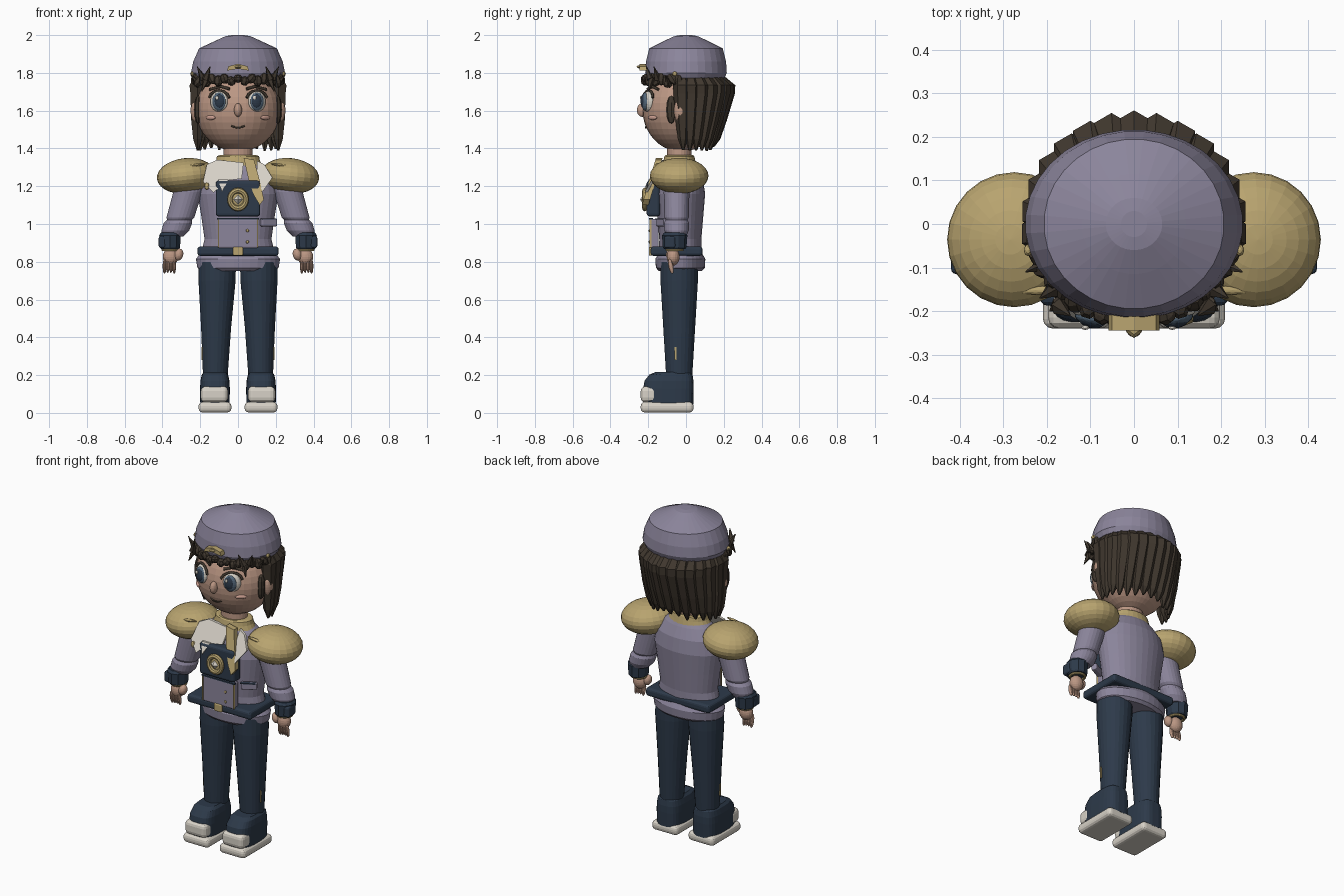
import bpy, bmesh, math, random
from math import sin, cos, pi, radians
from mathutils import Matrix, Vector, Euler

random.seed(4)
if "Cube" in bpy.data.objects:
    bpy.data.objects.remove(bpy.data.objects["Cube"])


def material(name, r, g, b):
    m = bpy.data.materials.new(name)
    m.use_nodes = True
    m.diffuse_color = (r, g, b, 1)
    m.node_tree.nodes["Principled BSDF"].inputs["Base Color"].default_value = (r, g, b, 1)
    return m


LAVENDER = material("lavender cloth", .26, .235, .33)
NAVY = material("navy cloth", .026, .042, .068)
GOLD = material("gold", .48, .37, .16)
SKIN = material("skin", .5, .31, .23)
HAIR = material("dark brown hair", .05, .038, .027)
WHITE = material("off white", .68, .64, .57)
IRIS = material("slate iris", .09, .14, .2)
BLUSH = material("blush", .62, .36, .29)
made = []


def finish(name, bm, mat):
    bmesh.ops.recalc_face_normals(bm, faces=bm.faces)
    me = bpy.data.meshes.new(name)
    bm.to_mesh(me)
    bm.free()
    me.materials.append(mat)
    ob = bpy.data.objects.new(name, me)
    bpy.context.collection.objects.link(ob)
    made.append(ob)
    return ob


def place(loc, size, rot=(0, 0, 0)):
    turn = Euler([radians(a) for a in rot]).to_matrix().to_4x4()
    return Matrix.Translation(loc) @ turn @ Matrix.Diagonal((*size, 1))


def ball(name, loc, radii, mat, rot=(0, 0, 0), u=20, v=12):
    bm = bmesh.new()
    bmesh.ops.create_uvsphere(bm, u_segments=u, v_segments=v, radius=1, matrix=place(loc, radii, rot))
    return finish(name, bm, mat)


def box(name, loc, size, mat, bevel=0.0, rot=(0, 0, 0)):
    bm = bmesh.new()
    bmesh.ops.create_cube(bm, size=1, matrix=place(loc, size, rot))
    if bevel:
        bmesh.ops.bevel(bm, geom=bm.edges[:], offset=bevel, segments=3, profile=.5, affect='EDGES')
    return finish(name, bm, mat)


def loft(name, sections, mat, n=24, power=1.0):
    """Stack of rings given as (centre x, centre y, z, radius x, radius y)."""
    bm, rings = bmesh.new(), []
    for cx, cy, z, rx, ry in sections:
        ring = []
        for i in range(n):
            c, s = cos(2 * pi * (i + .5) / n), sin(2 * pi * (i + .5) / n)
            ring.append(bm.verts.new((cx + rx * math.copysign(abs(c) ** power, c),
                                      cy + ry * math.copysign(abs(s) ** power, s), z)))
        rings.append(ring)
    for a, b in zip(rings, rings[1:]):
        for i in range(n):
            bm.faces.new((a[i], a[(i + 1) % n], b[(i + 1) % n], b[i]))
    bm.faces.new(rings[0])
    bm.faces.new(rings[-1])
    return finish(name, bm, mat)


def plate(name, outline, y, thick, mat, slope=0.0):
    """Upright slab from an x-z outline; slope pushes the lower end forward."""
    bm = bmesh.new()
    face = bm.faces.new([bm.verts.new((x, y - slope * (1.33 - z), z)) for x, z in outline])
    new = bmesh.ops.extrude_face_region(bm, geom=[face])["geom"]
    bmesh.ops.translate(bm, verts=[v for v in new if isinstance(v, bmesh.types.BMVert)], vec=(0, thick, 0))
    return finish(name, bm, mat)


def tube(name, points, radius, mat):
    cu = bpy.data.curves.new(name, 'CURVE')
    cu.dimensions, cu.bevel_depth, cu.bevel_resolution, cu.use_fill_caps = '3D', radius, 2, True
    sp = cu.splines.new('POLY')
    sp.points.add(len(points) - 1)
    for p, co in zip(sp.points, points):
        p.co = (*co, 1)
    cu.materials.append(mat)
    ob = bpy.data.objects.new(name, cu)
    bpy.context.collection.objects.link(ob)


def ring(name, loc, major, minor, mat, rot=(0, 0, 0), stretch=1.0):
    bm = bmesh.new()
    grid = [[bm.verts.new((cos(a) * (major + minor * cos(b)), sin(a) * (major + minor * cos(b)), minor * sin(b)))
             for b in (2 * pi * j / 8 for j in range(8))] for a in (2 * pi * i / 24 for i in range(24))]
    for i in range(24):
        for j in range(8):
            k, l = (i + 1) % 24, (j + 1) % 8
            bm.faces.new((grid[i][j], grid[k][j], grid[k][l], grid[i][l]))
    bm.transform(place(loc, (1, stretch, 1), rot))
    return finish(name, bm, mat)


def face_y(x, z):
    return -.025 - .205 * math.sqrt(max(0, 1 - (x / .225) ** 2 - ((z - 1.605) / .222) ** 2))


# Head, neck and cap
ball("head", (0, -.025, 1.605), (.225, .205, .222), SKIN, u=32, v=20)
loft("neck", [(0, -.035, 1.3, .08, .066), (0, -.035, 1.43, .075, .065)], SKIN)
loft("cap", [(0, 0, z, rx, ry) for z, rx, ry in (
    (1.772, .236, .205), (1.8, .25, .217), (1.86, .238, .213), (1.93, .207, .195),
    (1.97, .12, .115), (1.995, .065, .06), (2.0, .03, .03))], LAVENDER, 32)
plate("cap_badge", [(-.058, 1.812), (0, 1.822), (.058, 1.812), (.05, 1.835), (0, 1.848), (-.05, 1.835)],
      -.245, .05, GOLD)
ball("badge_point", (0, -.235, 1.832), (.02, .027, .01), GOLD, u=6, v=4)
box("mouth_centre", (0, face_y(0, 1.512), 1.512), (.03, .012, .006), HAIR)
tube("mouth", [(x, face_y(x, 1.51) - .002, 1.51 + 8 * x * x) for x in (-.036, -.02, 0, .02, .036)], .005, HAIR)
ball("nose", (0, -.232, 1.603), (.021, .028, .036), SKIN)

# Long back strands in an overlapping fan
for i in range(15):
    a = radians(-6 + 192 * i / 14)
    c, s = cos(a), sin(a)
    tip = 1.385 + random.uniform(0, .03)
    loft("hair_strand", [(c * .2, s * .17, 1.785, .03, .03), (c * .218, s * .215, 1.735, .046, .046),
                         (c * .215, s * .215, 1.69, .044, .044), (c * .217, s * .18, 1.55, .037, .037),
                         (c * .215, s * .155, 1.45, .027, .027), (c * .215, s * .145, tip, .006, .006)], HAIR, 6)

# Curly fringe under the brim
for i in range(19):
    a = radians(188 + 164 * i / 18)
    x, y = .228 * cos(a), -.01 + .208 * sin(a)
    edge = abs(cos(a))
    ball("fringe_curl", (x, y, 1.757 + .012 * (i % 2)), (.025, .024, .022 + .018 * edge), HAIR,
         (20 * (i % 3), 0, 40 * i), 7, 5)
for s in (-1, 1):
    for x, y, z, tilt in ((.2, -.16, 1.8, 25), (.16, -.2, 1.8, -20), (.225, -.1, 1.76, 40), (.18, -.19, 1.735, 160)):
        bm = bmesh.new()
        bmesh.ops.create_cone(bm, cap_ends=True, segments=5, radius1=.02, radius2=.002, depth=.075,
                              matrix=place((s * x, y, z), (1, 1, 1), (15, s * tilt, 0)))
        finish("hair_tuft", bm, HAIR)

# Mirrored parts
for s in (-1, 1):
    side = "left_" if s > 0 else "right_"
    # Eyes, brows, cheeks and ears
    yaw = s * 25
    ball(side + "eye_white", (s * .1, -.2, 1.648), (.05, .027, .055), WHITE, (0, 0, yaw))
    ball(side + "iris", (s * .1, -.217, 1.648), (.037, .018, .048), IRIS, (0, 0, yaw * .6))
    ball(side + "pupil", (s * .099, -.225, 1.65), (.028, .014, .038), NAVY, (0, 0, yaw * .6))
    ball(side + "eye_glint", (s * .1 - .012, -.238, 1.668), (.009, .005, .011), WHITE)
    lash = [(s * .1 + .056 * cos(a), 1.655 + .052 * sin(a)) for a in (radians(15 + 25 * k) for k in range(7))]
    tube(side + "lash", [(x, face_y(x, z) - .014, z) for x, z in lash], .007, HAIR)
    brow = [(s * x, z) for x, z in ((.045, 1.715), (.09, 1.728), (.15, 1.712))]
    tube(side + "brow", [(x, face_y(x, z) - .004, z) for x, z in brow], .008, HAIR)
    ball(side + "cheek", (s * .145, face_y(.145, 1.563), 1.563), (.034, .01, .012), BLUSH, (0, 0, s * 42))
    ball(side + "ear", (s * .225, -.03, 1.6), (.026, .034, .062), SKIN)
    ball(side + "sideburn", (s * .21, -.078, 1.605), (.022, .028, .075), HAIR, u=8, v=6)
    ball(side + "cap_stud", (s * .243, -.06, 1.795), (.01, .014, .012), GOLD, u=8, v=6)

    # Shoulder pads
    ball(side + "shoulder_pad", (s * .275, -.036, 1.255), (.155, .155, .094), GOLD, (0, s * 6, 0), 24, 14)
    ball(side + "pad_ridge", (s * .225, -.152, 1.312), (.058, .01, .008), GOLD, (0, s * 8, 0), 10, 6)

    # Arms
    loft(side + "sleeve", [(s * x, -.05, z, r, r * .88) for x, z, r in (
        (.235, 1.28, .06), (.265, 1.17, .078), (.305, 1.035, .074), (.31, 1.022, .066),
        (.318, 1.005, .076), (.332, .965, .074), (.345, .935, .058))], LAVENDER)
    loft(side + "cuff", [(s * .36, -.06, z, r, r * 1.12) for z, r in (
        (.868, .05), (.876, .056), (.94, .06), (.955, .05))], NAVY, 10)
    box(side + "cuff_tab", (s * .4, -.085, .905), (.04, .06, .065), NAVY, .012)
    ring(side + "cuff_band", (s * .357, -.06, .864), .041, .008, GOLD)
    ball(side + "palm", (s * .357, -.068, .826), (.041, .034, .046), SKIN)
    ball(side + "thumb", (s * .314, -.08, .838), (.024, .026, .032), SKIN, (0, s * -15, 0))
    for k in range(4):
        ball(side + "finger", (s * (.338 + .017 * k), -.08, .776 + .004 * (k in (1, 2))),
             (.0105, .013, .04), SKIN, (12, 0, 0), 10, 8)

    # Legs and shoes
    loft(side + "trouser_leg", [(s * x, -.036, z, rx, ry) for x, z, rx, ry in (
        (.11, .8, .1, .1), (.111, .7, .099, .1), (.116, .45, .08, .085), (.12, .2, .066, .07))], NAVY)
    box(side + "leg_stripe", (s * .1915, -.055, .315), (.006, .01, .07), GOLD)
    loft(side + "shoe", [(s * .122, y, z, rx, ry) for y, z, rx, ry in (
        (-.093, .045, .078, .132), (-.093, .13, .079, .134), (-.09, .17, .077, .13),
        (-.08, .202, .07, .115), (-.07, .216, .058, .092))], NAVY, 28, .6)
    box(side + "toe_cap", (s * .125, -.195, .098), (.145, .09, .085), WHITE, .025)
    box(side + "sole", (s * .122, -.1, .03), (.174, .28, .056), WHITE, .022)

# Jacket
loft("jacket", [(0, -.03, z, rx, ry) for z, rx, ry in (
    (.752, .195, .115), (.768, .216, .13), (.815, .224, .133), (.85, .195, .113), (.92, .178, .112),
    (1.04, .195, .122), (1.16, .215, .132), (1.24, .2, .12), (1.3, .15, .092), (1.34, .09, .068))], LAVENDER, 32)
loft("neck_band", [(0, -.035, z, rx, ry) for z, rx, ry in (
    (1.31, .13, .09), (1.335, .117, .085), (1.358, .113, .08), (1.364, .1, .074))], GOLD)
box("front_panel", (0, -.168, .95), (.21, .045, .155), LAVENDER, .008)
box("panel_top_edge", (0, -.185, 1.027), (.22, .02, .008), NAVY)
for x in (-.104, .104):
    box("panel_trim", (x, -.188, .95), (.006, .012, .15), GOLD)
for z in (.965, .905):
    ball("jacket_button", (.05, -.192, z), (.008, .006, .008), GOLD, u=8, v=6)
box("pocket_flap", (.162, -.125, 1.008), (.09, .03, .04), LAVENDER, .006, (0, 0, 28))
box("pocket_edge", (.162, -.135, 1.026), (.085, .02, .005), NAVY, 0, (0, 0, 28))

# Belt
box("belt", (0, -.05, .856), (.43, .275, .05), NAVY, .016)
box("belt_buckle", (0, -.186, .856), (.052, .022, .046), GOLD, .006)

# Chest plate and medal
box("chest_plate", (0, -.173, 1.135), (.235, .07, .19), NAVY, .015)
ball("medal_disc", (0, -.207, 1.13), (.05, .014, .05), GOLD)
ring("medal_rim", (0, -.218, 1.13), .043, .014, GOLD, (90, 0, 0), 1.1)
ball("medal_gem", (0, -.225, 1.13), (.024, .018, .026), WHITE, u=4, v=2)

# Collar flaps and scarf
plate("right_collar_flap", [(-.11, 1.34), (-.165, 1.315), (-.185, 1.225), (-.13, 1.165),
                            (-.06, 1.23), (.02, 1.24), (.03, 1.325)], -.13, .016, WHITE, .55)
plate("collar_tip", [(-.105, 1.235), (-.05, 1.235), (-.085, 1.17)], -.15, .012, WHITE, .5)
plate("left_collar_flap", [(.1, 1.335), (.14, 1.315), (.182, 1.245), (.13, 1.17), (.1, 1.24)],
      -.13, .016, WHITE, .55)
plate("scarf", [(.03, 1.35), (.085, 1.34), (.115, 1.23), (.137, 1.13), (.115, 1.1), (.085, 1.15), (.055, 1.24)],
      -.165, .035, GOLD, .3)
ball("collar_pin", (-.165, -.195, 1.2), (.014, .01, .02), GOLD, u=8, v=6)

# Smooth shading with sharp corners
for ob in bpy.context.view_layer.objects:
    ob.select_set(ob in made)
bpy.context.view_layer.objects.active = made[0]
bpy.ops.object.shade_smooth_by_angle(angle=radians(35))
